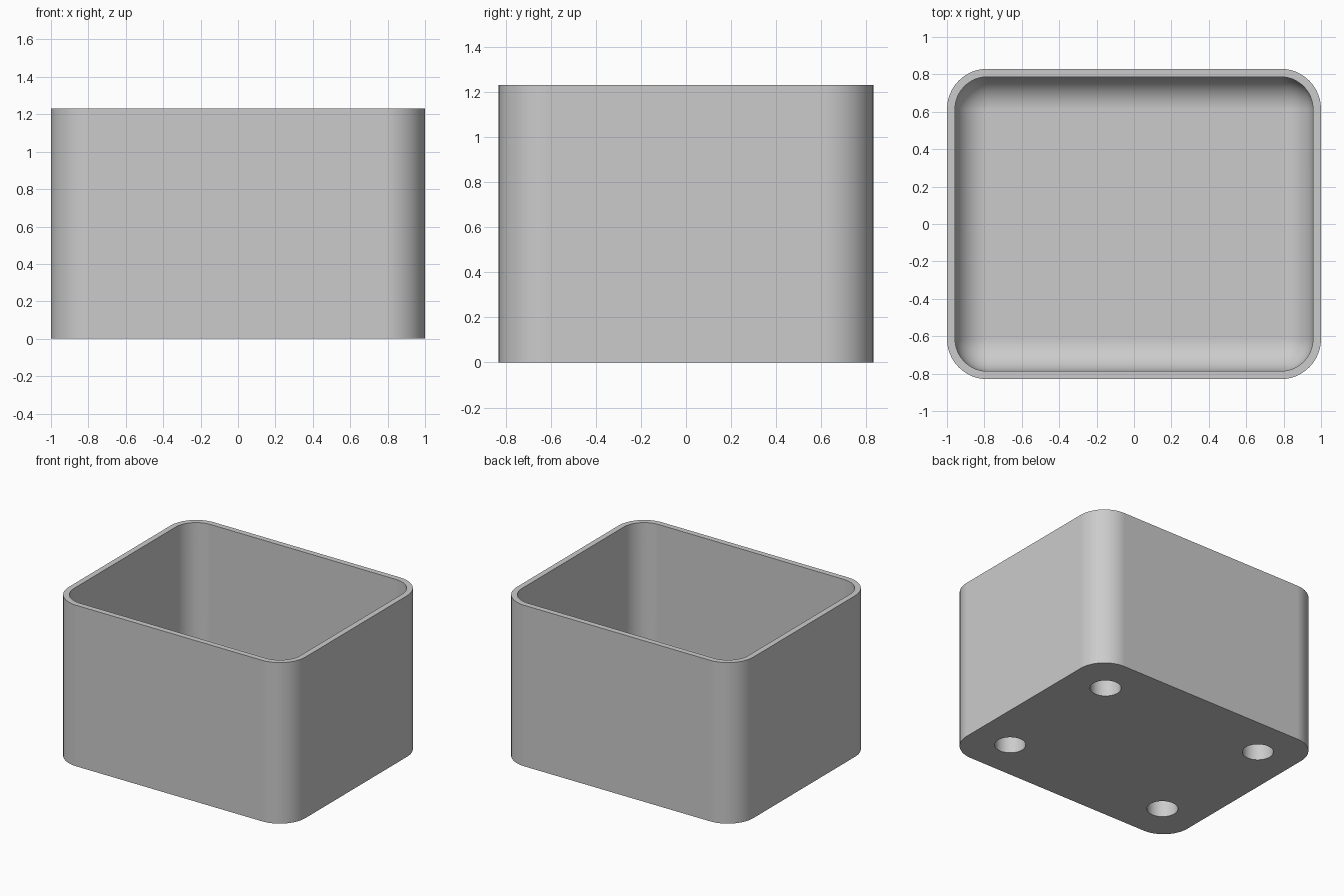
import bpy
import bmesh
from math import sin, cos, pi, radians

cube = bpy.data.objects.get("Cube")
if cube:
    bpy.data.objects.remove(cube, do_unlink=True)

HALF_X, HALF_Y, HEIGHT = 1.0, 0.83, 1.23
CORNER = 0.216          # outer corner radius
WALL = 0.043
FILLET = CORNER - WALL  # rounding between inner wall and floor
FLOOR = 0.173
HOLE_R, HOLE_DEPTH = 0.108, 0.13
HOLE_X, HOLE_Y = 0.69, 0.515
STEPS = 12

grey = bpy.data.materials.new("plain grey")
grey.use_nodes = True
colour = (0.6, 0.6, 0.6, 1)
grey.diffuse_color = colour
grey.node_tree.nodes["Principled BSDF"].inputs["Base Color"].default_value = colour

bm = bmesh.new()


def close(verts):
    """Edges joining the vertices into a closed loop."""
    return [bm.edges.new((v, verts[i - 1])) for i, v in enumerate(verts)]


def rounded_ring(inset, z):
    """Rounded rectangle offset inward from the outer wall."""
    r = CORNER - inset
    verts = []
    for quarter, (sx, sy) in enumerate([(1, 1), (-1, 1), (-1, -1), (1, -1)]):
        for i in range(STEPS + 1):
            a = (quarter + i / STEPS) * pi / 2
            verts.append(bm.verts.new((sx * (HALF_X - CORNER) + r * cos(a),
                                       sy * (HALF_Y - CORNER) + r * sin(a), z)))
    return verts


def circle(x, y, z, sides=40):
    angles = [2 * pi * i / sides for i in range(sides)]
    return [bm.verts.new((x + HOLE_R * cos(a), y + HOLE_R * sin(a), z)) for a in angles]


def bridge(a, b):
    for i in range(len(a)):
        bm.faces.new((a[i - 1], a[i], b[i], b[i - 1]))


# Outer wall, rim, inner wall and floor fillet
rings = [rounded_ring(0, 0), rounded_ring(0, HEIGHT), rounded_ring(WALL, HEIGHT)]
for i in range(STEPS + 1):
    a = i / STEPS * pi / 2
    rings.append(rounded_ring(WALL + FILLET * (1 - cos(a)),
                              FLOOR + FILLET * (1 - sin(a))))
for lower, upper in zip(rings, rings[1:]):
    bridge(lower, upper)
bm.faces.new(rings[-1])

# Underside with four blind round holes
underside = [e for e in bm.edges if all(v.co.z == 0 for v in e.verts)]
for sx in (-1, 1):
    for sy in (-1, 1):
        mouth = circle(sx * HOLE_X, sy * HOLE_Y, 0)
        end = circle(sx * HOLE_X, sy * HOLE_Y, HOLE_DEPTH)
        underside += close(mouth)
        bridge(mouth, end)
        bm.faces.new(end)
bmesh.ops.triangle_fill(bm, use_beauty=True, edges=underside, normal=(0, 0, -1))

bmesh.ops.remove_doubles(bm, verts=bm.verts[:], dist=0.0001)
bmesh.ops.recalc_face_normals(bm, faces=bm.faces[:])

mesh = bpy.data.meshes.new("open_box")
bm.to_mesh(mesh)
bm.free()
mesh.materials.append(grey)
box = bpy.data.objects.new("open_box", mesh)
bpy.context.collection.objects.link(box)

# Smooth corners, with crisp rims and flat walls
bpy.ops.object.select_all(action='DESELECT')
box.select_set(True)
bpy.context.view_layer.objects.active = box
bpy.ops.object.shade_smooth_by_angle(angle=radians(30))
weighted = box.modifiers.new("flat walls", 'WEIGHTED_NORMAL')
weighted.keep_sharp = True
